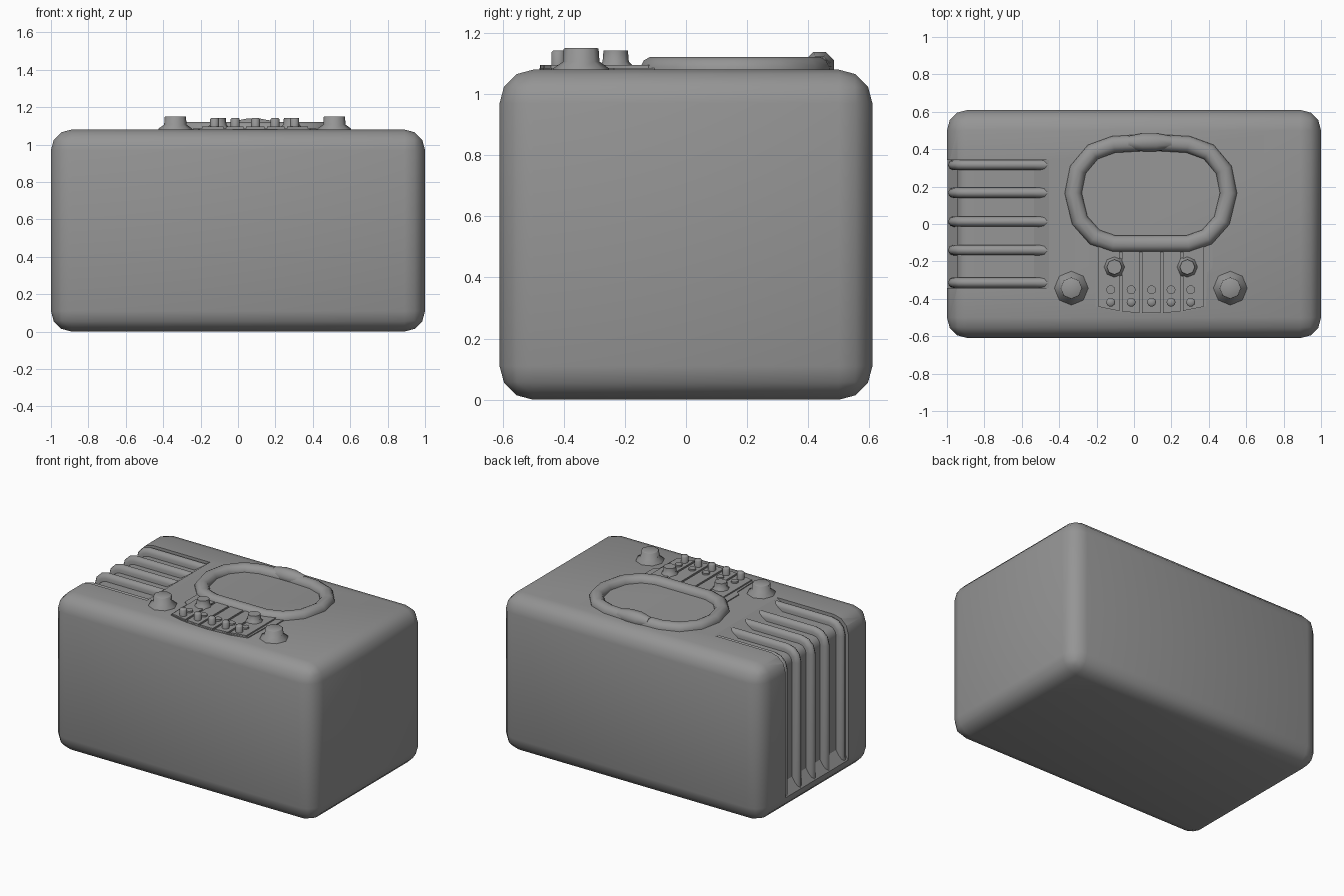
import bpy, bmesh
from math import sin, cos, pi, radians
from mathutils import Vector

if "Cube" in bpy.data.objects:
    bpy.data.objects.remove(bpy.data.objects["Cube"])

grey = bpy.data.materials.new("dark_grey")
grey.diffuse_color = (0.3, 0.3, 0.3, 1)
grey.use_nodes = True
grey.node_tree.nodes["Principled BSDF"].inputs["Base Color"].default_value = grey.diffuse_color


def finish(name, bm, angle):
    bmesh.ops.recalc_face_normals(bm, faces=bm.faces[:])
    me = bpy.data.meshes.new(name)
    bm.to_mesh(me)
    bm.free()
    me.materials.append(grey)
    ob = bpy.data.objects.new(name, me)
    bpy.context.collection.objects.link(ob)
    smooth(ob, angle)
    return ob


def smooth(ob, angle):
    bpy.ops.object.select_all(action='DESELECT')
    ob.select_set(True)
    bpy.context.view_layer.objects.active = ob
    bpy.ops.object.shade_smooth_by_angle(angle=radians(angle))


def loft(name, rings, loop=False, angle=32):
    """Skin a row of equal-sized rings; cap the ends unless it loops."""
    bm = bmesh.new()
    vs = [[bm.verts.new(p) for p in r] for r in rings]
    n, m = len(vs), len(vs[0])
    for i in range(n if loop else n - 1):
        a, b = vs[i], vs[(i + 1) % n]
        for j in range(m):
            k = (j + 1) % m
            bm.faces.new((a[j], a[k], b[k], b[j]))
    if not loop:
        bm.faces.new(vs[0])
        bm.faces.new(vs[-1])
    return finish(name, bm, angle)


def lathe(name, x, y, profile, sides=8):
    """Turned part around a vertical axis; profile is (radius, z)."""
    return loft(name, [[(x + r * cos(2 * pi * i / sides), y + r * sin(2 * pi * i / sides), z)
                        for i in range(sides)] for r, z in profile], angle=62)


def plate(name, pts, z0, z1):
    return loft(name, [[(x, y, z) for x, y in pts] for z in (z0, z1)])


# Cabinet: rounded box
bm = bmesh.new()
bmesh.ops.create_cube(bm, size=1)
for v in bm.verts:
    v.co = (v.co.x * 2, v.co.y * 1.22, (v.co.z + 0.5) * 1.08)
bmesh.ops.bevel(bm, geom=bm.edges[:], offset=0.11, segments=3, profile=0.5, affect='EDGES')
body = finish("cabinet", bm, 32)

# Recess wrapping over the left shoulder
ARC = [radians(a) for a in (90, 120, 150, 180)]
CX, CZ = -0.89, 0.97


def shoulder(r):
    return [(CX + r * cos(a), CZ + r * sin(a)) for a in ARC]


outer = [(-0.426, 1.10)] + shoulder(0.13) + [(-1.02, 0.071)]
deep = [(-0.535, 1.025)] + shoulder(0.055) + [(-0.945, 0.18)]
cutter = loft("recess_cutter", [[(o[0], -0.343, o[1]), (d[0], -0.343, d[1]),
                                 (d[0], 0.343, d[1]), (o[0], 0.343, o[1])]
                                for o, d in zip(outer, deep)])
cutter.hide_render = True
mod = body.modifiers.new("recess", 'BOOLEAN')
mod.operation = 'DIFFERENCE'
mod.solver = 'EXACT'
mod.object = cutter
bpy.context.view_layer.objects.active = body
bpy.ops.object.modifier_apply(modifier=mod.name)
bpy.data.objects.remove(cutter)
smooth(body, 32)

# Grille bars with rounded crowns, running into the recess ends
CROWN = [(-1, 0.045), (-1, 0.075), (-0.75, 0.093), (0, 0.106), (0.75, 0.093), (1, 0.075), (1, 0.045)]
for i, y in enumerate((-0.314, -0.14, 0.013, 0.167, 0.316)):
    rings = []
    for x, w in ((-0.455, 0.03), (-0.535, 0.027)):
        rings.append([(x, y + u * w, CZ + r) for u, r in CROWN])
    for a in ARC:
        rings.append([(CX + r * cos(a), y + u * 0.027, CZ + r * sin(a)) for u, r in CROWN])
    for z, w in ((0.18, 0.027), (0.10, 0.03)):
        rings.append([(CX - r, y + u * w, z) for u, r in CROWN])
    loft(f"grille_bar_{i + 1}", rings, angle=70)

# Oval handle ring lying on the top
MID = 0.09
half = [(0.2, 0.425), (0.31, 0.385), (0.39, 0.29), (0.415, 0.165),
        (0.38, 0.02), (0.3, -0.07), (0.2, -0.105)]
path = [Vector((MID + x, y)) for x, y in half]
path += [Vector((MID, -0.105))]
path += [Vector((MID - x, y)) for x, y in reversed(half)]
path += [Vector((MID, 0.437))]
SECTION = [(0.045, 1.07), (0.044, 1.09), (0.033, 1.11), (0.014, 1.121),
           (-0.014, 1.121), (-0.033, 1.11), (-0.044, 1.09), (-0.045, 1.07)]
rings = []
for i, p in enumerate(path):
    t0 = (p - path[i - 1]).normalized()
    t1 = (path[(i + 1) % len(path)] - p).normalized()
    t = (t0 + t1).normalized()
    nrm = Vector((-t.y, t.x)) / max(0.7, t.dot(t1))
    rings.append([(p.x + nrm.x * s, p.y + nrm.y * s, z) for s, z in SECTION])
loft("handle_ring", rings, loop=True, angle=75)

# Clasp swelling at the back of the ring
loft("handle_clasp", [[(x, 0.437 + r * cos(pi * (i + 0.5) / 4), 1.09 + r * sin(pi * (i + 0.5) / 4))
                       for i in range(8)]
                      for x, r in ((-0.03, 0.036), (0.045, 0.052), (0.12, 0.052), (0.2, 0.036))], angle=60)

# Control panel: back plate and five strips
plate("panel_base", [(-0.24, -0.08), (-0.24, -0.235), (-0.21, -0.26), (-0.205, -0.44), (-0.09, -0.468),
                     (0.09, -0.48), (0.27, -0.468), (0.385, -0.44), (0.39, -0.26), (0.42, -0.235),
                     (0.42, -0.08)], 1.07, 1.086)
edges = [-0.20, -0.07, 0.037, 0.148, 0.255, 0.38]


def front_edge(x):
    return -0.478 + 0.45 * (x - MID) ** 2


for i in range(5):
    a, b = edges[i] + 0.007, edges[i + 1] - 0.007
    plate(f"panel_strip_{i + 1}", [(a, -0.09), (a, front_edge(a)), (b, front_edge(b)), (b, -0.09)], 1.08, 1.095)

# Two rows of round buttons
for i, x in enumerate((-0.125, -0.015, 0.094, 0.198, 0.303)):
    lathe(f"push_button_{i + 1}", x, -0.418, [(0.024, 1.08), (0.024, 1.136), (0.018, 1.142)], 10)
    lathe(f"indicator_{i + 1}", x, -0.352, [(0.024, 1.08), (0.024, 1.106)], 10)

# Large outer knobs and small inner knobs
for side, s in (("left", -1), ("right", 1)):
    lathe(f"large_knob_{side}", MID + s * 0.425, -0.343,
          [(0.092, 1.07), (0.09, 1.085), (0.06, 1.106), (0.057, 1.148), (0.052, 1.151)])
    lathe(f"small_knob_{side}", MID + s * 0.195, -0.23,
          [(0.062, 1.07), (0.06, 1.09), (0.043, 1.106), (0.04, 1.142)])
